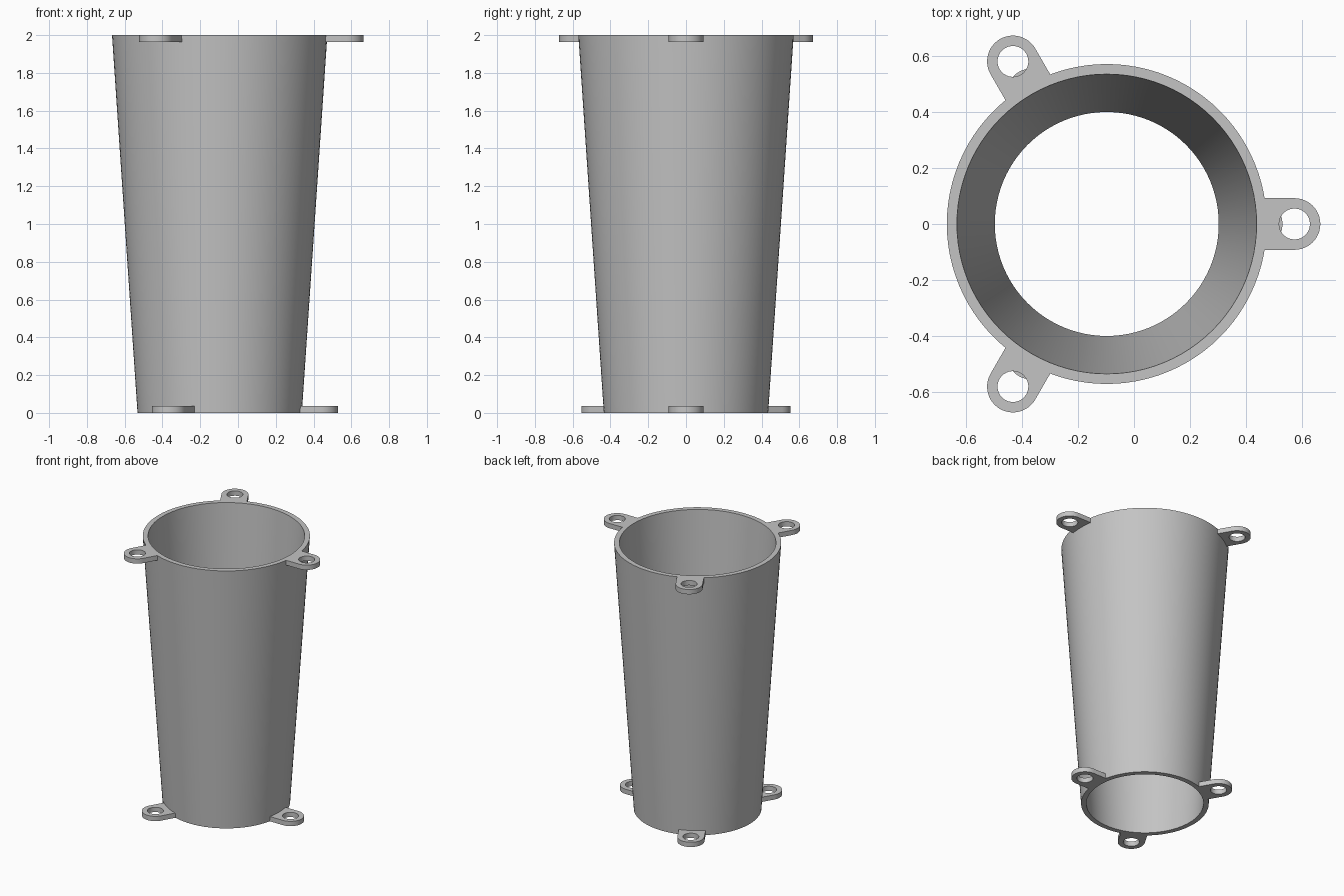
import bpy, bmesh
from math import sin, cos, pi, asin, radians
from mathutils import Matrix

cube = bpy.data.objects.get("Cube")
if cube:
    bpy.data.objects.remove(cube, do_unlink=True)

AXIS_X = -0.097          # tube axis, offset so the lugs balance the overall width
HEIGHT = 2.0
BOTTOM_R, TOP_R, WALL = 0.435, 0.57, 0.036
LUG_R, HOLE_R, LUG_H, LUG_REACH = 0.092, 0.055, 0.036, 0.099

grey = bpy.data.materials.new("plain grey")
grey.use_nodes = True
colour = (0.55, 0.55, 0.55, 1)
grey.diffuse_color = colour
grey.node_tree.nodes["Principled BSDF"].inputs["Base Color"].default_value = colour


def finish(bm, name):
    """Turn a bmesh into a shaded object."""
    bmesh.ops.recalc_face_normals(bm, faces=bm.faces)
    mesh = bpy.data.meshes.new(name)
    bm.to_mesh(mesh)
    bm.free()
    mesh.materials.append(grey)
    obj = bpy.data.objects.new(name, mesh)
    bpy.context.collection.objects.link(obj)
    bpy.ops.object.select_all(action='DESELECT')
    obj.select_set(True)
    bpy.context.view_layer.objects.active = obj
    bpy.ops.object.shade_smooth_by_angle(angle=radians(30))
    return obj


def arc(cx, r, start, end, steps):
    """Points along an arc centred on (cx, 0)."""
    angles = [start + (end - start) * i / steps for i in range(steps + 1)]
    return [(cx + r * cos(a), r * sin(a)) for a in angles]


def add_loop(bm, points):
    verts = [bm.verts.new((x, y, 0)) for x, y in points]
    return [bm.edges.new((v, verts[i - 1])) for i, v in enumerate(verts)]


# Tapered open tube: revolve the wall section
bm = bmesh.new()
section = [(BOTTOM_R, 0), (TOP_R, HEIGHT), (TOP_R - WALL, HEIGHT), (BOTTOM_R - WALL, 0)]
verts = [bm.verts.new((r, 0, z)) for r, z in section]
edges = [bm.edges.new((v, verts[i - 1])) for i, v in enumerate(verts)]
bmesh.ops.spin(bm, geom=verts + edges, cent=(0, 0, 0), axis=(0, 0, 1),
               angle=2 * pi, steps=96, use_merge=True)
bmesh.ops.remove_doubles(bm, verts=bm.verts, dist=0.0001)
tube = finish(bm, "tapered_tube")
tube.location.x = AXIS_X


def make_lug(name, tube_r, z, angle):
    """Round-ended lug with a hole, its root curved to fit the tube."""
    seat_r = tube_r - 0.0025
    half = asin(LUG_R / seat_r)
    centre = tube_r + LUG_REACH
    bm = bmesh.new()
    outline = arc(centre, LUG_R, -pi / 2, pi / 2, 24) + arc(0, seat_r, half, -half, 8)
    hole = arc(centre, HOLE_R, 0, 2 * pi, 32)[:-1]
    loops = add_loop(bm, outline) + add_loop(bm, hole)
    bmesh.ops.triangle_fill(bm, edges=loops, use_beauty=True)
    grown = bmesh.ops.extrude_face_region(bm, geom=bm.faces[:])
    top = [g for g in grown["geom"] if isinstance(g, bmesh.types.BMVert)]
    bmesh.ops.translate(bm, verts=top, vec=(0, 0, LUG_H))
    bm.transform(Matrix.Translation((AXIS_X, 0, z)) @ Matrix.Rotation(angle, 4, 'Z'))
    finish(bm, name)


# Three lugs around each rim
for side, angle in (("left", 0), ("back_right", 2 * pi / 3), ("front_right", -2 * pi / 3)):
    make_lug("bottom_lug_" + side, BOTTOM_R, 0, angle)
    make_lug("top_lug_" + side, TOP_R, HEIGHT - LUG_H, angle)
